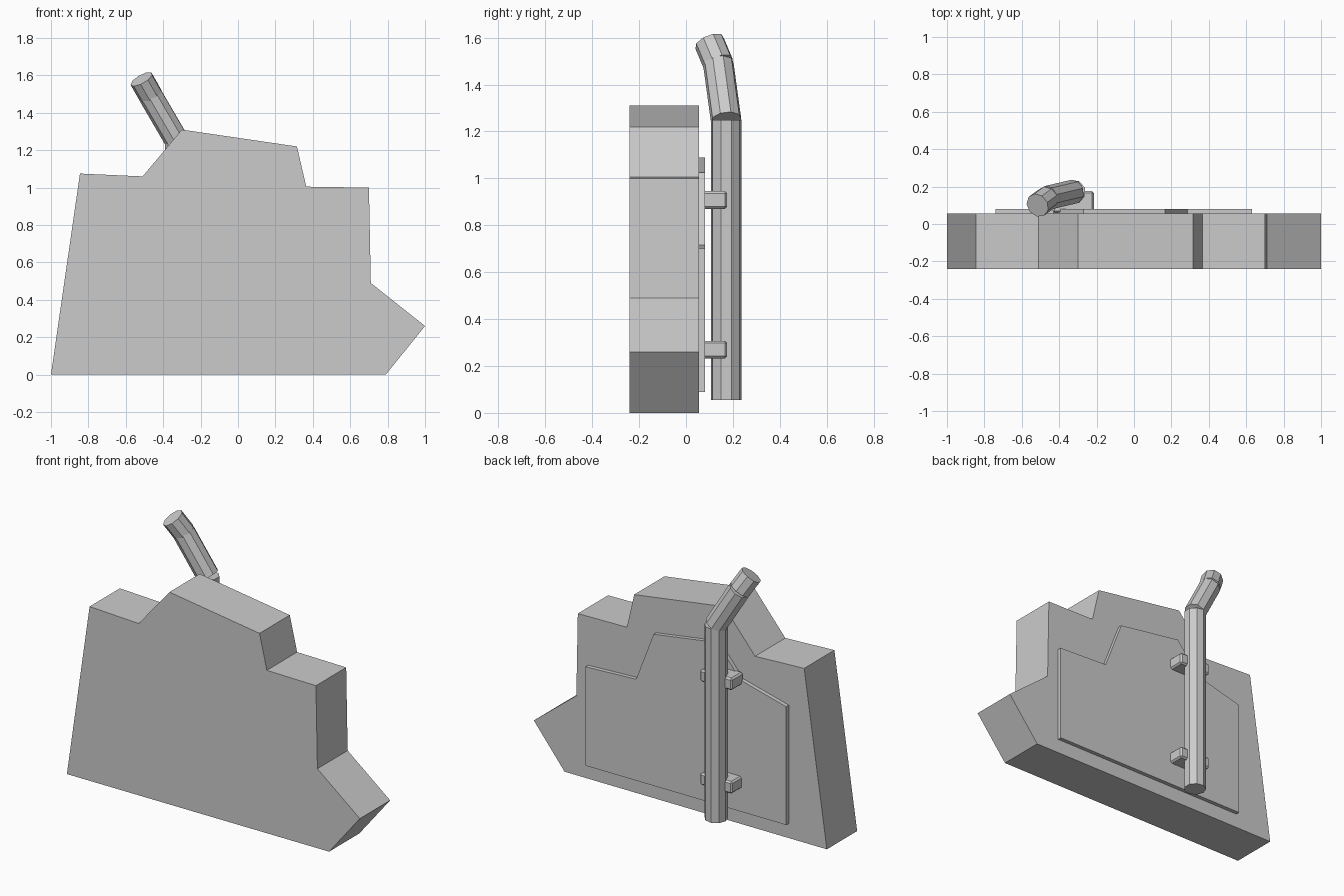
import bpy, bmesh, math
from mathutils import Vector

old = bpy.data.objects.get("Cube")
if old:
    bpy.data.objects.remove(old, do_unlink=True)

# Single grey paint
grey = bpy.data.materials.new("plain_grey")
grey.use_nodes = True
GREY = (0.6, 0.6, 0.6, 1)
grey.diffuse_color = GREY
grey.node_tree.nodes["Principled BSDF"].inputs["Base Color"].default_value = GREY


def finish(bm, name):
    bmesh.ops.recalc_face_normals(bm, faces=bm.faces)
    mesh = bpy.data.meshes.new(name)
    bm.to_mesh(mesh)
    bm.free()
    mesh.materials.append(grey)
    obj = bpy.data.objects.new(name, mesh)
    bpy.context.collection.objects.link(obj)
    return obj


def slab(name, outline, y0, y1):
    """Extrude an x-z outline from y0 to y1."""
    bm = bmesh.new()
    face = bm.faces.new([bm.verts.new((x, y0, z)) for x, z in outline])
    ext = bmesh.ops.extrude_face_region(bm, geom=[face])
    verts = [g for g in ext["geom"] if isinstance(g, bmesh.types.BMVert)]
    bmesh.ops.translate(bm, verts=verts, vec=(0, y1 - y0, 0))
    return finish(bm, name)


def pipe(name, start, end, radius=0.066, sides=9):
    """Capped faceted cylinder between two points."""
    a, b = Vector(start), Vector(end)
    bm = bmesh.new()
    turn = Vector((0, 0, 1)).rotation_difference(b - a)
    rings = []
    for centre in (a, b):
        ring = []
        for i in range(sides):
            t = math.pi + i * math.tau / sides
            offset = Vector((math.cos(t), math.sin(t), 0)) * radius
            ring.append(bm.verts.new(centre + turn @ offset))
        rings.append(ring)
        bm.faces.new(ring)
    for i in range(sides):
        j = (i + 1) % sides
        bm.faces.new((rings[0][i], rings[0][j], rings[1][j], rings[1][i]))
    return finish(bm, name)


def clamp(name, z):
    """Bevelled block holding the pipe to the panel."""
    bm = bmesh.new()
    bmesh.ops.create_cube(bm, size=1)
    bmesh.ops.scale(bm, verts=bm.verts, vec=(0.22, 0.115, 0.075))
    bmesh.ops.translate(bm, verts=bm.verts, vec=(-0.325, 0.118, z))
    obj = finish(bm, name)
    bevel = obj.modifiers.new("bevel", "BEVEL")
    bevel.width = 0.01
    bevel.segments = 1


# Main stepped plate
slab("main_plate", [
    (-1, 0), (0.79, 0), (1, 0.26), (0.71, 0.49), (0.70, 1.0), (0.365, 1.005),
    (0.315, 1.22), (-0.30, 1.31), (-0.51, 1.06), (-0.845, 1.075)], -0.24, 0.055)

# Thin raised panel on the back
slab("back_panel", [
    (-0.74, 0.09), (0.63, 0.09), (0.63, 0.70), (0.285, 0.715), (0.165, 1.025),
    (-0.27, 1.09), (-0.43, 0.90), (-0.74, 0.82)], 0.05, 0.08)

# Upright pipe with a two-piece angled outlet
base, joint = (-0.325, 0.171, 0.055), (-0.325, 0.171, 1.25)
elbow, tip = (-0.465, 0.138, 1.49), (-0.516, 0.1, 1.58)
pipe("upright_pipe", base, joint)
pipe("angled_pipe", joint, elbow)
pipe("pipe_outlet", elbow, tip)

# Clamps
for label, z in (("upper", 0.908), ("lower", 0.27)):
    clamp(label + "_clamp", z)
